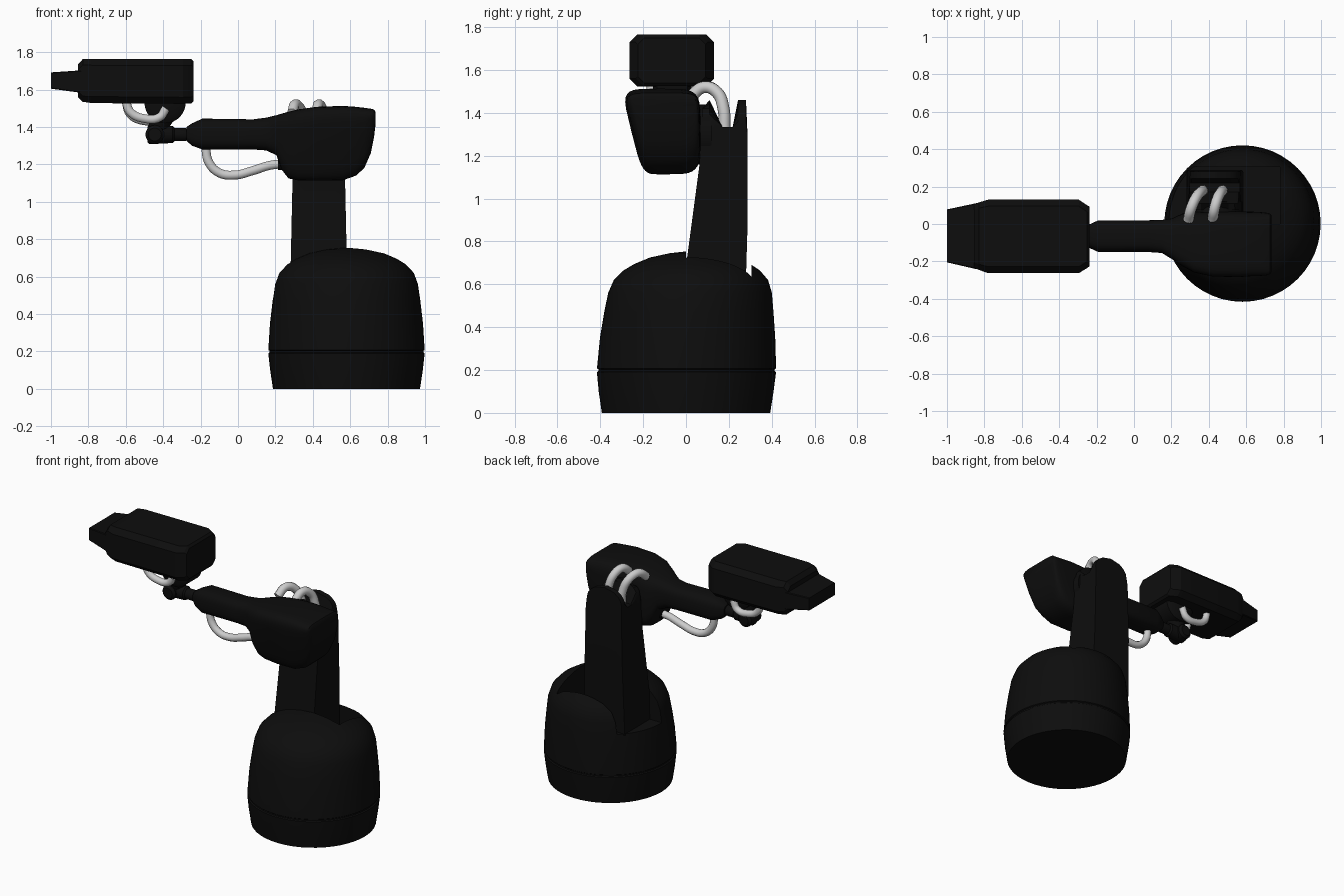
import bpy, bmesh, math
from mathutils import Vector

if "Cube" in bpy.data.objects:
    bpy.data.objects.remove(bpy.data.objects["Cube"])


def material(name, value):
    m = bpy.data.materials.new(name)
    m.diffuse_color = (value, value, value, 1)
    m.use_nodes = True
    m.node_tree.nodes["Principled BSDF"].inputs["Base Color"].default_value = m.diffuse_color
    return m


BLACK = material("black_shell", 0.004)
GREY = material("grey_hose", 0.6)


def shade(ob, angle=35):
    for p in ob.data.polygons:
        p.use_smooth = True
    ob.data.set_sharp_from_angle(angle=math.radians(angle))


def loft(name, rings, angle=35, mat=BLACK):
    """Skin a row of closed rings and cap both ends."""
    bm = bmesh.new()
    rows = [[bm.verts.new(c) for c in ring] for ring in rings]
    n = len(rows[0])
    for a, b in zip(rows, rows[1:]):
        for i in range(n):
            j = (i + 1) % n
            bm.faces.new((a[i], a[j], b[j], b[i]))
    bm.faces.new(rows[0][::-1])
    bm.faces.new(rows[-1])
    bmesh.ops.recalc_face_normals(bm, faces=bm.faces)
    me = bpy.data.meshes.new(name)
    bm.to_mesh(me)
    bm.free()
    ob = bpy.data.objects.new(name, me)
    bpy.context.collection.objects.link(ob)
    me.materials.append(mat)
    shade(ob, angle)
    return ob


def rounded_ring(x, y0, y1, z0, z1, power=4, lean=0, n=32):
    """Rounded rectangle facing x; lean pulls the lower front inward."""
    out = []
    for i in range(n):
        t = 2 * math.pi * i / n
        c, s = math.cos(t), math.sin(t)
        u = math.copysign(abs(c) ** (2 / power), c)
        v = math.copysign(abs(s) ** (2 / power), s)
        y = (y0 + y1) / 2 + u * (y1 - y0) / 2
        if u < 0:
            y += lean * -u * (1 - v) / 2
        out.append((x, y, (z0 + z1) / 2 + v * (z1 - z0) / 2))
    return out


def chamfer_ring(x, y0, y1, z0, z1, c):
    """Rectangle facing x with cut corners."""
    return [(x, y0 + c, z0), (x, y1 - c, z0), (x, y1, z0 + c), (x, y1, z1 - c),
            (x, y1 - c, z1), (x, y0 + c, z1), (x, y0, z1 - c), (x, y0, z0 + c)]


def turned(name, profile, center, axis, n=32):
    """Solid of revolution from (distance, radius) pairs."""
    q = Vector((0, 0, 1)).rotation_difference(Vector(axis))
    rings = [[Vector(center) + q @ Vector((r * math.cos(2 * math.pi * i / n),
              r * math.sin(2 * math.pi * i / n), d)) for i in range(n)] for d, r in profile]
    return loft(name, rings)


def hose(name, points, radius):
    cu = bpy.data.curves.new(name, "CURVE")
    cu.dimensions = "3D"
    cu.bevel_depth = radius
    cu.bevel_resolution = 3
    cu.use_fill_caps = True
    sp = cu.splines.new("BEZIER")
    sp.bezier_points.add(len(points) - 1)
    for bp, p in zip(sp.bezier_points, points):
        bp.co = p
        bp.handle_left_type = bp.handle_right_type = "AUTO"
    sp.resolution_u = 8
    cu.materials.append(GREY)
    ob = bpy.data.objects.new(name, cu)
    bpy.context.collection.objects.link(ob)


# Base: round drum with a seam and domed top, leaning slightly back
base = turned("base", [(0, .393), (.1, .408), (.19, .418), (.195, .411), (.203, .411),
                       (.208, .418), (.35, .409), (.47, .395), (.56, .382), (.62, .36),
                       (.665, .318), (.695, .27), (.725, .2), (.745, .11), (.755, .02)],
              (.58, 0, 0), (0, 0, 1), 48)
for v in base.data.vertices:
    v.co.y += .06 * v.co.z ** 2

# Recess in the base where the column stands, open on the arm side
pocket = loft("pocket_cutter", [[(x, 0, .48), (x, .305, .48), (x, .305, 1), (x, 0, 1)]
                                for x in (0, .78)])
pocket.hide_render = True
mod = base.modifiers.new("pocket", "BOOLEAN")
mod.operation = "DIFFERENCE"
mod.solver = "EXACT"
mod.object = pocket
deps = bpy.context.evaluated_depsgraph_get()
base.data = bpy.data.meshes.new_from_object(base.evaluated_get(deps))
base.modifiers.clear()
bpy.data.objects.remove(pocket)
shade(base)

# Column: tapered post with a forked, round-shouldered top
side = [(-.03, .47), (.275, .47), (.288, .9), (.287, 1.3), (.28, 1.46), (.243, 1.46),
        (.218, 1.335), (.17, 1.335), (.11, 1.46), (.075, 1.42), (.062, 1.15), (.01, .76)]
slices = []
for f in (-1, -.94, -.8, -.55, 0, .55, .8, .94, 1):
    cap = 1.36 + .1 * math.sqrt(1 - f * f)
    slices.append([(.432 + f * (.165 - .022 * z), y, min(z, cap)) for y, z in side])
loft("column", slices, 25)

# Joint between the column and the upper housing
turned("elbow_joint", [(0, .14), (.1, .14)], (.44, .02, 1.3), (0, 1, 0))

# Upper housing and forearm in one skin
sections = [(-.275, -.105, -.025, 1.325, 1.4, 3, 0), (-.245, -.125, -.005, 1.3, 1.42, 3, 0),
            (-.19, -.15, .02, 1.28, 1.445, 3, 0), (.08, -.15, .02, 1.28, 1.441, 3, 0),
            (.15, -.16, .022, 1.275, 1.45, 3, .01), (.205, -.2, .03, 1.25, 1.463, 3.3, .03),
            (.235, -.228, .045, 1.17, 1.472, 3.6, .05), (.27, -.25, .06, 1.125, 1.482, 4, .07),
            (.32, -.28, .065, 1.115, 1.494, 4.5, .09), (.42, -.302, .068, 1.113, 1.508, 5, .1),
            (.56, -.305, .068, 1.115, 1.513, 5, .1), (.63, -.3, .066, 1.14, 1.508, 5, .1),
            (.675, -.297, .064, 1.18, 1.503, 5, .09), (.71, -.292, .06, 1.26, 1.498, 5, .08),
            (.728, -.28, .055, 1.35, 1.493, 5, .05), (.736, -.262, .045, 1.42, 1.48, 4, .02)]
loft("forearm", [rounded_ring(*s) for s in sections], 40)

# Wrist: narrow shaft, knuckle and ball mount under the tool
turned("wrist_shaft", [(0, .03), (.03, .036), (.08, .036), (.09, .046), (.15, .048),
                       (.17, .05), (.215, .05), (.225, .04)], (-.26, -.065, 1.36), (-1, 0, 0), 20)
turned("wrist_pin", [(-.07, .035), (-.055, .05), (.055, .05), (.07, .035)],
       (-.445, -.065, 1.36), (0, 1, 0), 20)
turned("wrist_neck", [(0, .045), (.12, .07)], (-.44, -.065, 1.37), (.4, 0, 1), 20)
turned("tool_mount", [(-.09, .08), (-.07, .11), (.07, .11), (.09, .08)],
       (-.39, -.065, 1.53), (0, 1, 0))

# Tool body with tapered nozzle
loft("tool_body", [chamfer_ring(*s) for s in (
    (-.855, -.235, .105, 1.56, 1.735, .03), (-.83, -.245, .115, 1.535, 1.763, .03),
    (-.78, -.263, .13, 1.528, 1.765, .035), (-.295, -.263, .13, 1.524, 1.765, .035),
    (-.25, -.235, .1, 1.526, 1.765, .035), (-.237, -.225, .092, 1.54, 1.75, .03))], 20)
loft("tool_nozzle", [chamfer_ring(*s) for s in (
    (-.84, -.242, .112, 1.583, 1.703, .005), (-1, -.205, .078, 1.605, 1.692, .004))], 20)

# Hoses below the tool, one on each side
for name, y, drop in (("tool_hose_front", -.16, 0), ("tool_hose_back", .035, .012)):
    hose(name, [(-.6, y, 1.54), (-.575, y, 1.48 - drop), (-.5, y, 1.445 - drop),
                (-.42, y, 1.452 - drop), (-.385, y, 1.5)], .024)

# Hose below the forearm with its dark socket
hose("forearm_hose", [(-.175, -.065, 1.3), (-.155, -.065, 1.21), (-.1, -.065, 1.155),
                      (-.02, -.065, 1.143), (.08, -.065, 1.167), (.17, -.065, 1.195),
                      (.27, -.065, 1.205)], .025)
turned("hose_socket", [(0, .032), (.06, .034)], (.215, -.065, 1.203), (1, 0, 0), 20)

# Paired hoses arching from the housing into the column fork
for name, x, dx in (("top_hose_left", .29, .08), ("top_hose_right", .42, .055)):
    hose(name, [(x, .02, 1.475), (x + dx * .2, .085, 1.52), (x + dx * .55, .145, 1.495),
                (x + dx * .9, .175, 1.42), (x + dx, .18, 1.32)], .028)
